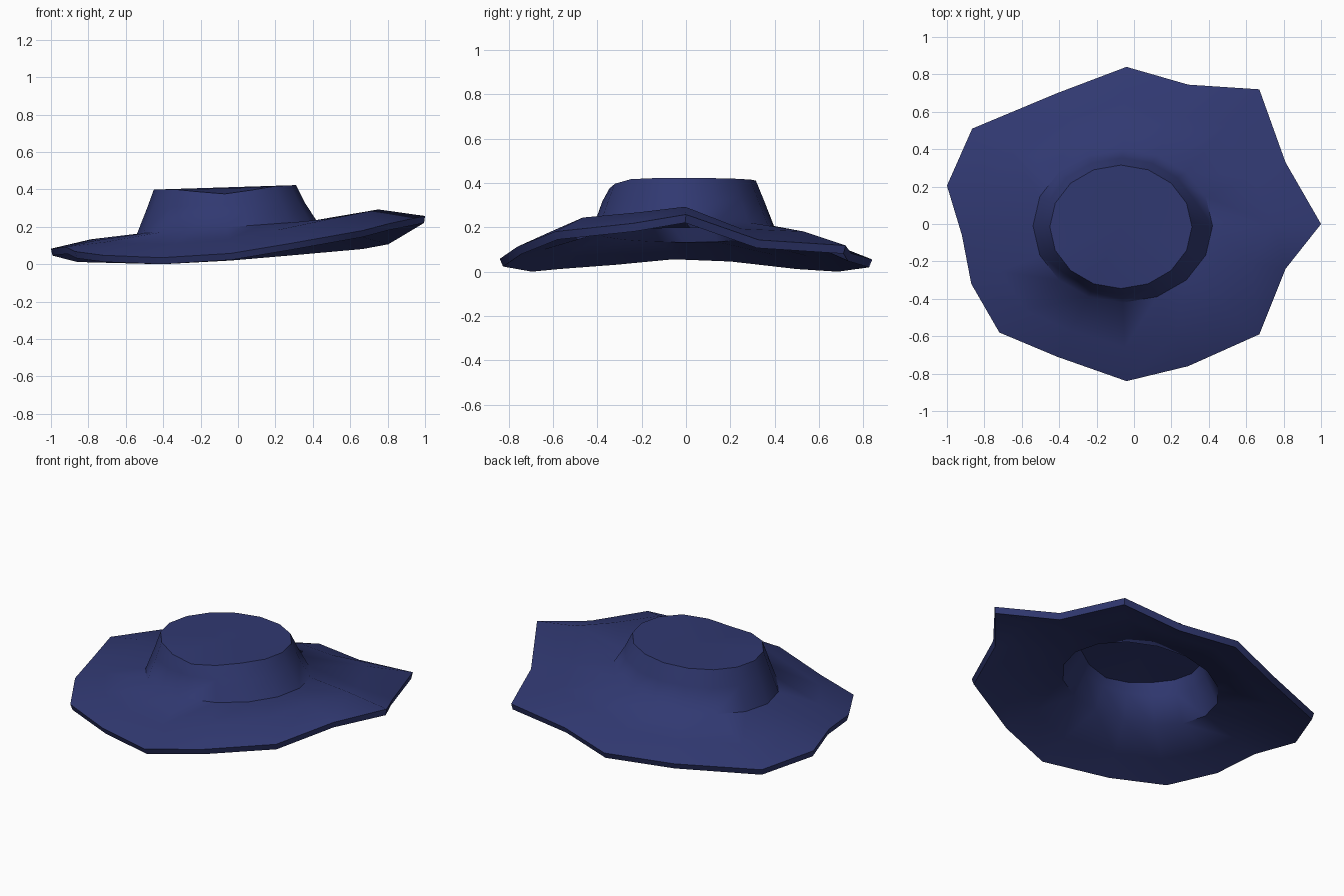
import bpy, bmesh, math

if "Cube" in bpy.data.objects:
    bpy.data.objects.remove(bpy.data.objects["Cube"])

N = 16
# Wavy brim outline: x, y, top height
RIM = [(1.0, 0, .265), (.81, .33, .15), (.67, .72, .125), (.29, .745, .09),
       (-.04, .84, .062), (-.41, .70, .042), (-.865, .51, .055), (-1.0, .205, .09),
       (-.92, -.06, .10), (-.87, -.32, .075), (-.72, -.58, .055), (-.41, -.71, .042),
       (-.04, -.84, .065), (.29, -.76, .12), (.67, -.59, .188), (.81, -.24, .225)]

navy = bpy.data.materials.new("navy felt")
navy.diffuse_color = (0.03, 0.04, 0.165, 1)
navy.use_nodes = True
navy.node_tree.nodes["Principled BSDF"].inputs["Base Color"].default_value = navy.diffuse_color


def oval(cx, cy, rx, ry, height):
    """Ring of N points, height given as a function of the angle."""
    return [(cx + rx * math.cos(a), cy + ry * math.sin(a), height(a))
            for a in (2 * math.pi * i / N for i in range(N))]


# Crown rings, base to top edge, with a dent at the front of the top edge
base = oval(-.06, -.01, .48, .41, lambda a: .205 + .035 * math.cos(a))
wall = oval(-.065, -.012, .42, .365, lambda a: .325 + .015 * math.cos(a))
top = oval(-.07, -.015, .38, .33,
           lambda a: .418 + .012 * math.cos(a) - .035 * max(0, -math.sin(a)) ** 8)

# Brim ring halfway between the crown and the outline, slightly arched
mid = []
for i, (o, b) in enumerate(zip(RIM, base)):
    lift = .035 + .04 * abs(math.sin(2 * math.pi * i / N))
    mid.append((b[0] + .57 * (o[0] - b[0]), b[1] + .57 * (o[1] - b[1]),
                min(o[2] + lift, .30)))

# Hat surface
bm = bmesh.new()
rings = [[bm.verts.new(p) for p in ring] for ring in (RIM, mid, base, wall, top)]
for r, s in zip(rings, rings[1:]):
    for i in range(N):
        j = (i + 1) % N
        bm.faces.new((r[i], r[j], s[j], s[i]))
centre = bm.verts.new((-.07, -.015, .412))
for i in range(N):
    bm.faces.new((rings[-1][i], rings[-1][(i + 1) % N], centre))

mesh = bpy.data.meshes.new("hat")
bm.to_mesh(mesh)
bm.free()
mesh.materials.append(navy)
hat = bpy.data.objects.new("hat", mesh)
bpy.context.collection.objects.link(hat)
bpy.context.view_layer.objects.active = hat
hat.select_set(True)

# Felt thickness, hollow underneath
solid = hat.modifiers.new("thickness", 'SOLIDIFY')
solid.thickness = .038
solid.offset = -1
bpy.ops.object.modifier_apply(modifier=solid.name)

# Stand the hat on the ground
low = min(v.co.z for v in hat.data.vertices)
for v in hat.data.vertices:
    v.co.z -= low
bpy.ops.object.shade_smooth_by_angle(angle=math.radians(55))
